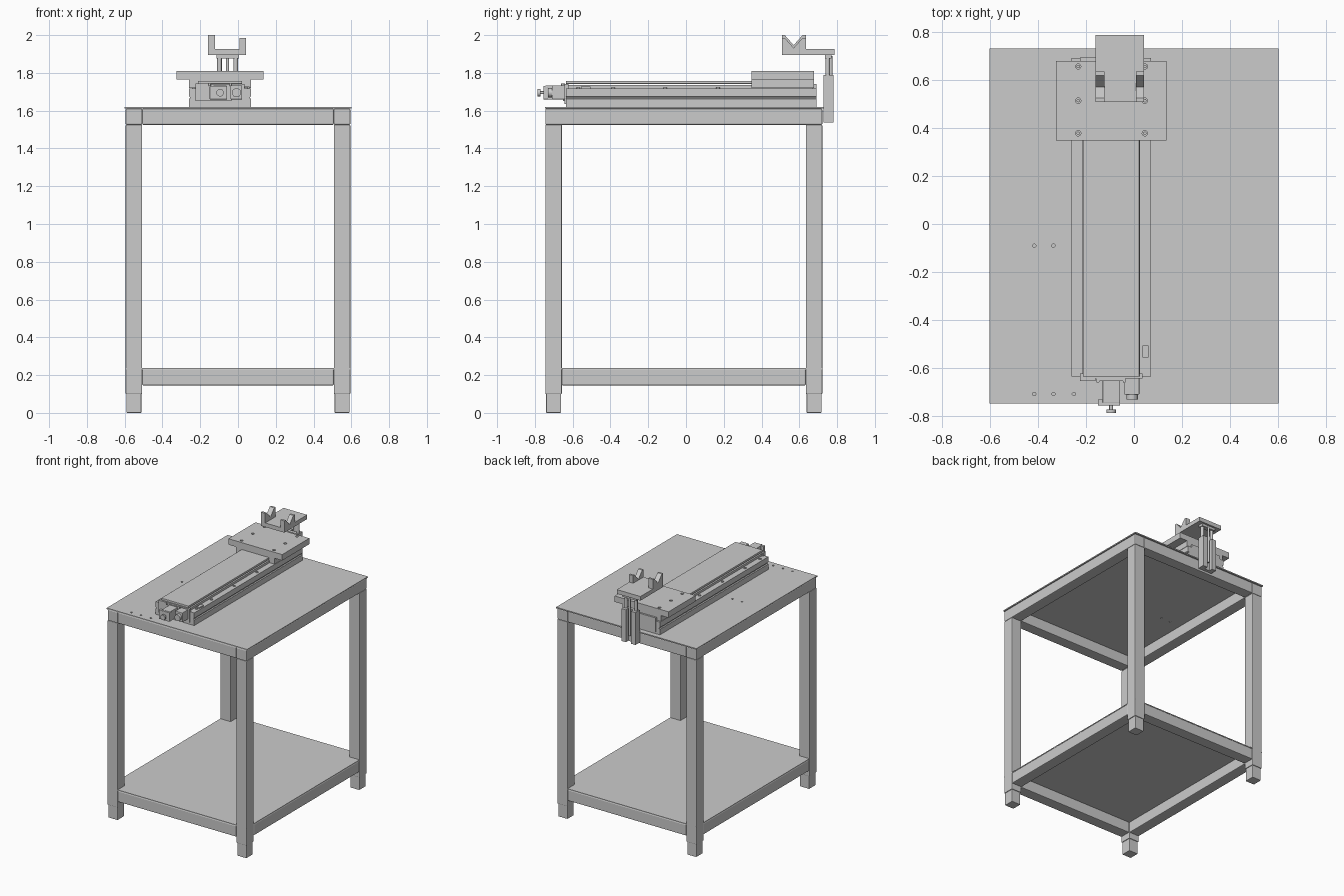
import bpy, bmesh
from math import pi
from mathutils import Matrix, Vector

if "Cube" in bpy.data.objects:
    bpy.data.objects.remove(bpy.data.objects["Cube"])


def finish(name, bm, bevel=0):
    bmesh.ops.recalc_face_normals(bm, faces=bm.faces)
    me = bpy.data.meshes.new(name)
    bm.to_mesh(me)
    bm.free()
    ob = bpy.data.objects.new(name, me)
    bpy.context.collection.objects.link(ob)
    if bevel:
        m = ob.modifiers.new("edge", 'BEVEL')
        m.width, m.segments = bevel, 2
    return ob


def box(name, x, y, z, bevel=0):
    bm = bmesh.new()
    bmesh.ops.create_cube(bm, size=1)
    for v in bm.verts:
        v.co = Vector([(r[0] + r[1]) / 2 + c * (r[1] - r[0]) for r, c in zip((x, y, z), v.co)])
    return finish(name, bm, bevel)


def cylinders(name, points, r, depth, axis='Z', seg=20):
    """One mesh of equal cylinders centred on the given points."""
    rot = {'Z': Matrix(), 'Y': Matrix.Rotation(pi / 2, 4, 'X'), 'X': Matrix.Rotation(pi / 2, 4, 'Y')}[axis]
    bm = bmesh.new()
    for p in points:
        bmesh.ops.create_cone(bm, cap_ends=True, segments=seg, radius1=r, radius2=r, depth=depth,
                              matrix=Matrix.Translation(p) @ rot)
    ob = finish(name, bm)
    bpy.ops.object.select_all(action='DESELECT')
    ob.select_set(True)
    bpy.context.view_layer.objects.active = ob
    bpy.ops.object.shade_smooth_by_angle()
    return ob


def extrude(name, pts, axis, a, b):
    """Extrude a profile along x (points are y,z) or y (points are x,z)."""
    bm = bmesh.new()
    co = (lambda p, t: (t, *p)) if axis == 'X' else (lambda p, t: (p[0], t, p[1]))
    f = bm.faces.new([bm.verts.new(co(p, a)) for p in pts])
    g = bmesh.ops.extrude_face_region(bm, geom=[f])
    d = (b - a, 0, 0) if axis == 'X' else (0, b - a, 0)
    bmesh.ops.translate(bm, vec=d, verts=[v for v in g['geom'] if isinstance(v, bmesh.types.BMVert)])
    return finish(name, bm)


def cut(ob, cutter):
    m = ob.modifiers.new("holes", 'BOOLEAN')
    m.operation, m.object, m.solver = 'DIFFERENCE', cutter, 'EXACT'
    cutter.hide_render = True
    cutter.hide_viewport = True


# Legs with narrower feet
Y0, Y1 = -0.745, 0.722
for sx, side in ((-1, "left"), (1, "right")):
    for ya, end in ((Y0, "front"), (Y1 - 0.088, "back")):
        xs = sorted((sx * 0.595, sx * 0.507))
        box(f"{end}_{side}_leg", xs, (ya, ya + 0.088), (0.1, 1.525), 0.004)
        box(f"{end}_{side}_foot", (xs[0] + 0.005, xs[1] - 0.005), (ya + 0.005, ya + 0.083), (0, 0.105), 0.003)
    # Side beams
    box(f"{side}_top_beam", xs, (Y0, Y1), (1.525, 1.611), 0.006)
    box(f"{side}_low_beam", xs, (Y0 + 0.088, Y1 - 0.088), (0.145, 0.232), 0.006)
# Cross beams
for ya, end in ((Y0, "front"), (Y1 - 0.088, "back")):
    box(f"{end}_top_beam", (-0.507, 0.507), (ya, ya + 0.088), (1.525, 1.611), 0.006)
    box(f"{end}_low_beam", (-0.507, 0.507), (ya, ya + 0.088), (0.145, 0.232), 0.006)

# Shelf and table top with drilled holes
box("shelf", (-0.595, 0.595), (Y0, Y1), (0.231, 0.238))
top = box("table_top", (-0.6, 0.6), (-0.747, 0.73), (1.611, 1.62))
cut(top, cylinders("table_hole_cutter", [(x, y, 1.615) for x, y in (
    (-0.415, -0.09), (-0.335, -0.09), (-0.415, -0.707), (-0.335, -0.707), (-0.25, -0.707))], 0.007, 0.05))

# Slide base and grooved side rails
CX = -0.095
box("slide_base", (-0.22, 0.03), (-0.635, 0.69), (1.62, 1.645))
for s, side in ((-1, "left"), (1, "right")):
    prof = [(0.12, 1.62), (0.165, 1.62), (0.165, 1.662), (0.158, 1.666), (0.158, 1.672),
            (0.165, 1.676), (0.165, 1.718), (0.12, 1.718)]
    extrude(f"{side}_rail", [(CX + s * x, z) for x, z in prof], 'Y', -0.635, 0.69)
    box(f"{side}_guide_strip", sorted((CX + s * 0.105, CX + s * 0.12)), (-0.63, 0.68), (1.645, 1.735))
    cylinders(f"{side}_rail_bolts", [(CX + s * 0.139, y, 1.719) for y in (0.17, -0.11, -0.385, -0.57)],
              0.01, 0.008)

# End plates, cover and lead screw
box("front_end_plate", (-0.225, 0.035), (-0.642, -0.622), (1.635, 1.742))
box("back_end_plate", (-0.225, 0.035), (0.67, 0.692), (1.635, 1.742))
box("slide_cover", (-0.212, 0.022), (-0.635, 0.36), (1.742, 1.758), 0.002)
cylinders("lead_screw", [(CX, 0.025, 1.695)], 0.015, 1.29, 'Y')
cylinders("guide_rod", [(-0.01, 0.025, 1.695)], 0.011, 1.29, 'Y')
box("limit_sensor", (0.035, 0.06), (-0.555, -0.505), (1.718, 1.727))

# Carriage and drilled top plate
box("carriage_body", (-0.26, 0.07), (0.347, 0.678), (1.72, 1.766))
plate = box("carriage_plate", (-0.325, 0.135), (0.347, 0.678), (1.765, 1.811))
spots = [(x, y) for x in (-0.232, 0.045) for y in (0.655, 0.513, 0.377)]
cut(plate, cylinders("plate_hole_cutter", [(x, y, 1.811) for x, y in spots], 0.011, 0.03))
cylinders("plate_bolts", [(x, y, 1.797) for x, y in spots], 0.007, 0.014)

# Drive motor, hand knob and encoder at the front
box("motor_body", (-0.13, -0.06), (-0.745, -0.64), (1.658, 1.733), 0.003)
box("motor_end_cap", (-0.15, -0.058), (-0.755, -0.73), (1.66, 1.73), 0.002)
box("motor_flange", (-0.158, -0.035), (-0.652, -0.64), (1.65, 1.74))
box("cable_box", (-0.225, -0.16), (-0.652, -0.64), (1.65, 1.745))
cylinders("knob_shaft", [(CX, -0.762, 1.695)], 0.008, 0.02, 'Y')
cylinders("hand_knob", [(CX, -0.778, 1.695)], 0.02, 0.014, 'Y')
box("encoder_mount", (-0.04, 0.022), (-0.71, -0.64), (1.66, 1.733), 0.003)
cylinders("encoder", [(-0.008, -0.718, 1.695)], 0.024, 0.025, 'Y')
cylinders("flange_bolts", [(x, -0.655, 1.737) for x in (-0.15, -0.04)], 0.006, 0.012)

# Vertical lift on the back edge: channel body and rods
JX = -0.055
lift = [(-0.06, 0.727), (0.06, 0.727), (0.06, 0.782), (0.022, 0.782), (0.022, 0.752),
        (-0.022, 0.752), (-0.022, 0.782), (-0.06, 0.782)]
bm = bmesh.new()
f = bm.faces.new([bm.verts.new((JX + x, y, 1.538)) for x, y in lift])
g = bmesh.ops.extrude_face_region(bm, geom=[f])
bmesh.ops.translate(bm, vec=(0, 0, 0.25), verts=[v for v in g['geom'] if isinstance(v, bmesh.types.BMVert)])
finish("lift_body", bm)
cylinders("lift_rods", [(JX + s * 0.043, 0.75, 1.8) for s in (-1, 1)], 0.012, 0.17)
cylinders("lift_screw", [(JX, 0.767, 1.74)], 0.008, 0.3)
box("lift_head", (-0.115, 0.005), (0.735, 0.77), (1.875, 1.897))

# Support platform with two V rests
box("support_platform", (-0.16, 0.042), (0.507, 0.785), (1.894, 1.926))
for name, xa, xb, h in (("left_v_rest", -0.16, -0.122, 2.0), ("right_v_rest", 0.008, 0.042, 1.985)):
    extrude(name, [(0.507, 1.925), (0.634, 1.925), (0.634, h), (0.617, h), (0.57, h - 0.053),
                   (0.523, h), (0.507, h)], 'X', xa, xb)
